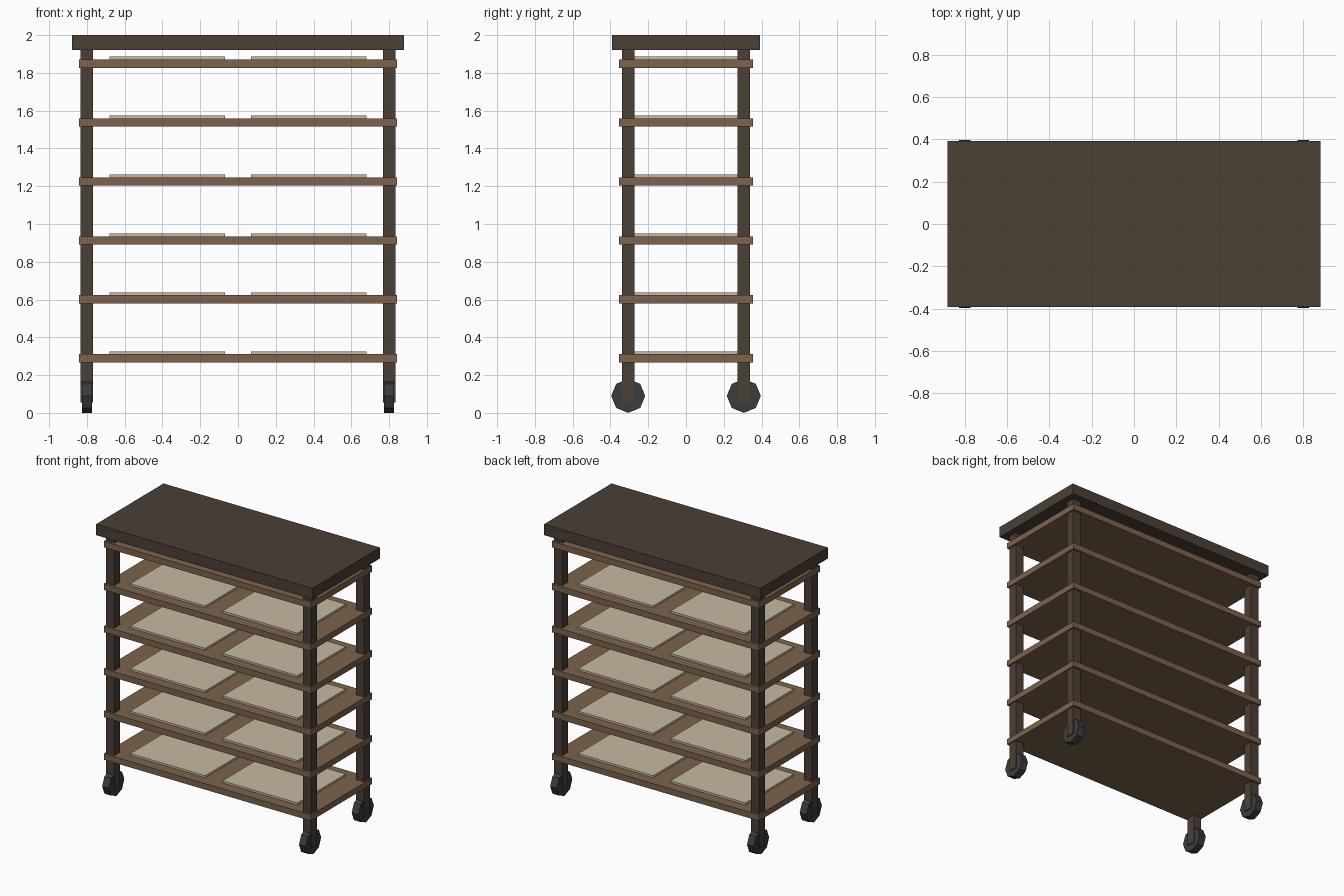
import bpy, bmesh
from math import pi
from mathutils import Matrix

if "Cube" in bpy.data.objects:
    bpy.data.objects.remove(bpy.data.objects["Cube"])


def material(name, rgb):
    m = bpy.data.materials.new(name)
    m.diffuse_color = (*rgb, 1)
    m.use_nodes = True
    m.node_tree.nodes["Principled BSDF"].inputs["Base Color"].default_value = m.diffuse_color
    return m


DARK = material("dark_wood", (0.07, 0.05, 0.036))
WOOD = material("shelf_wood", (0.2, 0.125, 0.072))
CREAM = material("tray_cream", (0.56, 0.49, 0.36))
RUBBER = material("rubber", (0.042, 0.046, 0.048))


def finish(name, bm, mat):
    me = bpy.data.meshes.new(name)
    bm.to_mesh(me)
    bm.free()
    me.materials.append(mat)
    ob = bpy.data.objects.new(name, me)
    bpy.context.collection.objects.link(ob)
    return ob


def box(name, centre, size, mat):
    bm = bmesh.new()
    bmesh.ops.create_cube(bm, size=1, matrix=Matrix.Diagonal((*size, 1)))
    ob = finish(name, bm, mat)
    ob.location = centre
    return ob


def wheel(name, centre, radius, width):
    # eight-sided disc with its axle along x and corners on the axes
    bm = bmesh.new()
    bmesh.ops.create_cone(bm, cap_ends=True, segments=8, radius1=radius,
                          radius2=radius, depth=width,
                          matrix=Matrix.Rotation(pi / 2, 4, 'Y'))
    ob = finish(name, bm, RUBBER)
    ob.location = centre
    return ob


# Worktop
box("top_board", (0, 0, 1.96), (1.76, 0.784, 0.08), DARK)

# Corner posts and wheels
for sx, side in ((-1, "left"), (1, "right")):
    for sy, end in ((-1, "front"), (1, "back")):
        x, y = 0.8 * sx, 0.306 * sy
        box(f"{end}_{side}_post", (x, y, 0.9875), (0.066, 0.068, 1.865), DARK)
        wheel(f"{end}_{side}_wheel", (x, y, 0.09), 0.09, 0.054)

# Shelves, each carrying two thin trays
for i in range(6):
    z = 0.289 + 0.312 * i
    box(f"shelf_{i + 1}", (0, 0, z), (1.684, 0.712, 0.044), WOOD)
    for sx, side in ((-1, "left"), (1, "right")):
        box(f"{side}_tray_{i + 1}", (0.375 * sx, 0, z + 0.027),
            (0.61, 0.56, 0.02), CREAM)
